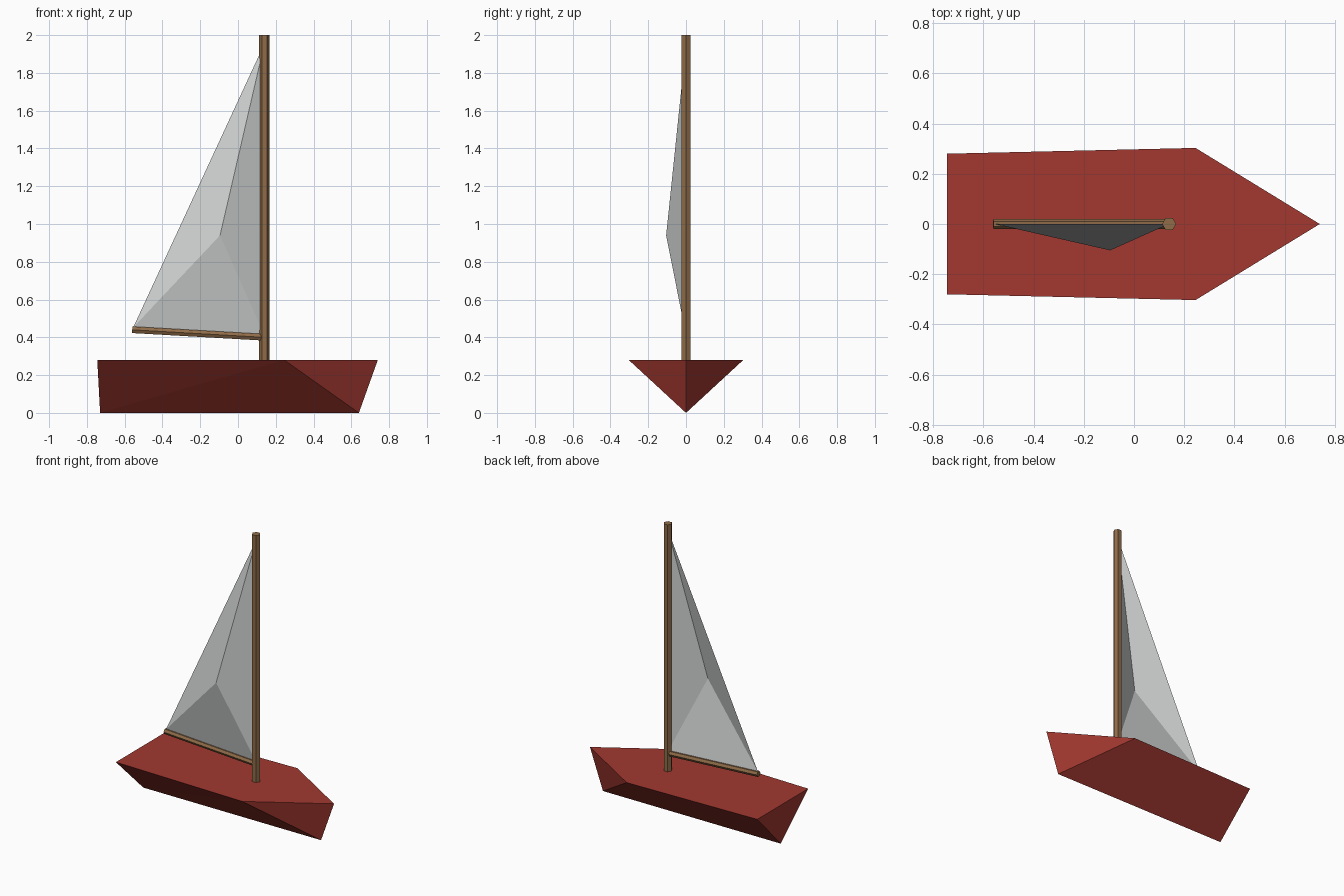
import bpy, bmesh
from math import pi
from mathutils import Vector, Matrix

cube = bpy.data.objects.get("Cube")
if cube:
    bpy.data.objects.remove(cube, do_unlink=True)


def material(name, rgb):
    mat = bpy.data.materials.new(name)
    mat.use_nodes = True
    mat.diffuse_color = (*rgb, 1)
    mat.node_tree.nodes["Principled BSDF"].inputs["Base Color"].default_value = (*rgb, 1)
    return mat


red = material("hull red", (0.36, 0.04, 0.03))
wood = material("wood brown", (0.28, 0.15, 0.065))
white = material("sail white", (0.62, 0.64, 0.63))


def add_object(name, bm, mat):
    mesh = bpy.data.meshes.new(name)
    bm.to_mesh(mesh)
    bm.free()
    mesh.materials.append(mat)
    obj = bpy.data.objects.new(name, mesh)
    bpy.context.collection.objects.link(obj)
    return obj


def faceted(name, points, faces, mat, closed=True):
    bm = bmesh.new()
    verts = {key: bm.verts.new(co) for key, co in points.items()}
    for face in faces:
        bm.faces.new([verts[key] for key in face.split()])
    if closed:
        bmesh.ops.recalc_face_normals(bm, faces=bm.faces)
    return add_object(name, bm, mat)


def spar(name, start, end, radius):
    """Six-sided pole between two points."""
    start, end = Vector(start), Vector(end)
    axis = end - start
    turn = axis.to_track_quat("Z", "Y").to_matrix().to_4x4()
    bm = bmesh.new()
    bmesh.ops.create_cone(bm, cap_ends=True, segments=6, radius1=radius,
                          radius2=radius, depth=axis.length,
                          matrix=Matrix.Translation((start + end) / 2) @ turn
                          @ Matrix.Rotation(pi / 2, 4, "Z"))
    return add_object(name, bm, wood)


# Hull: flat deck over a sharp V keel
deck = 0.28
hull = {"keel_stern": (-0.73, 0, 0), "keel_bow": (0.64, 0, 0), "bow": (0.74, 0, deck)}
faces = ["stern_l mid_l bow mid_r stern_r", "stern_l stern_r keel_stern"]
for side, s in (("l", 1), ("r", -1)):
    hull["stern_" + side] = (-0.745, s * 0.28, deck)
    hull["mid_" + side] = (0.245, s * 0.303, deck)
    faces += [f"keel_stern mid_{side} stern_{side}",
              f"keel_stern keel_bow mid_{side}",
              f"keel_bow bow mid_{side}"]
faceted("hull", hull, faces, red)

# Mast and boom
spar("mast", (0.14, 0, deck - 0.01), (0.14, 0, 2), 0.028)
spar("boom", (-0.56, 0, 0.44), (0.14, 0, 0.4), 0.02)

# Sail: a thin sheet bellied out to one side
sail = {"head": (0.14, 0, 1.955), "clew": (-0.555, 0, 0.452),
        "tack": (0.14, 0, 0.41), "belly": (-0.095, -0.105, 0.94)}
faceted("sail", sail, ["head clew belly", "clew tack belly", "tack head belly"],
        white, closed=False)
